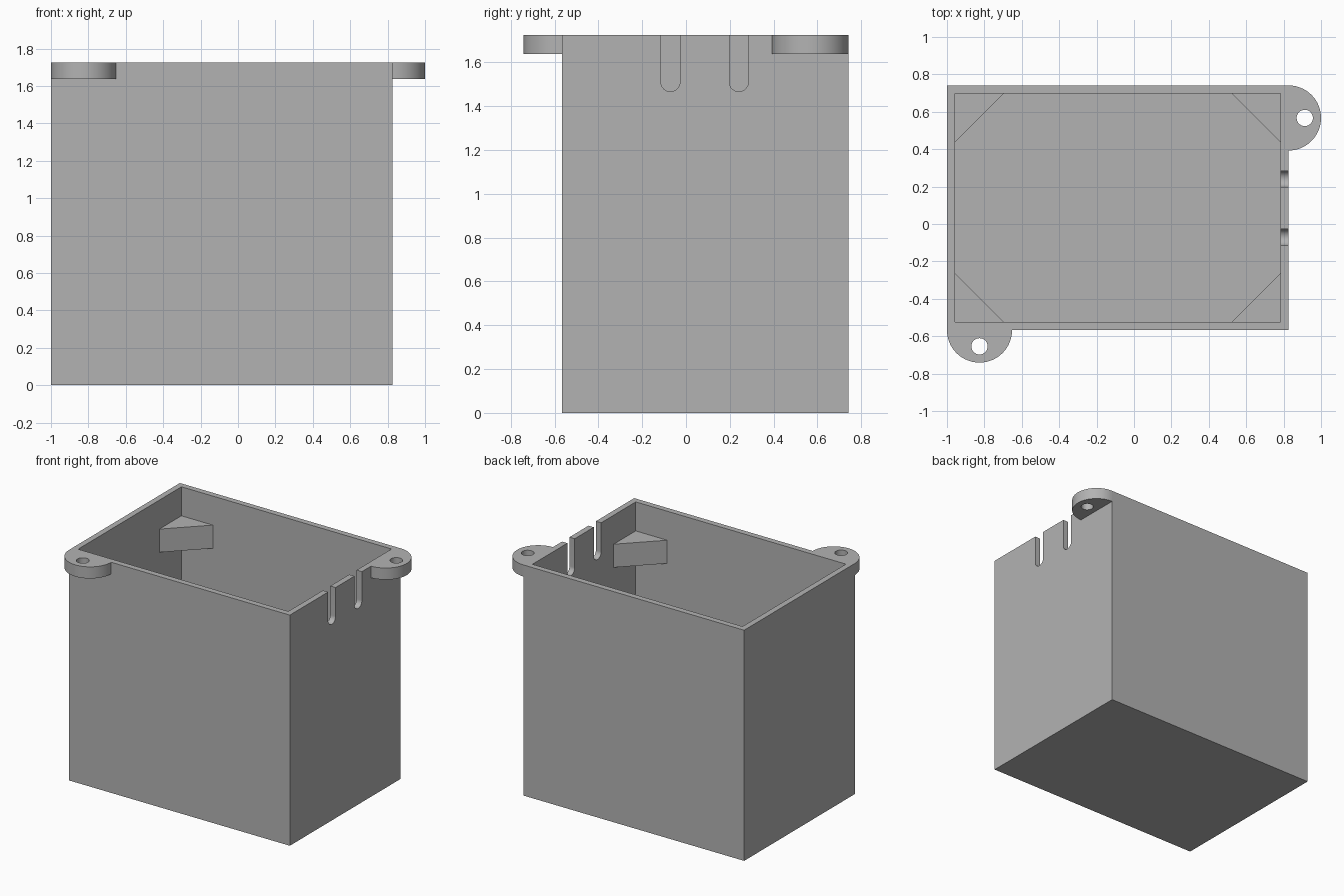
import bpy, math
from mathutils import Vector

cube = bpy.data.objects.get("Cube")
if cube:
    bpy.data.objects.remove(cube, do_unlink=True)

# Main dimensions
WALL = 0.0435
X0, X1, Y0, Y1, H = -1.0, 0.826, -0.567, 0.741, 1.725
IX0, IX1, IY0, IY1 = X0 + WALL, X1 - WALL, Y0 + WALL, Y1 - WALL
LUG_R = 0.174

grey = bpy.data.materials.new("plain grey")
grey.use_nodes = True
grey.diffuse_color = (0.45, 0.45, 0.45, 1)
grey.node_tree.nodes["Principled BSDF"].inputs["Base Color"].default_value = (0.45, 0.45, 0.45, 1)


def prism(name, outline, start, direction):
    """Solid made by sweeping a closed outline along a direction."""
    n = len(outline)
    base = [Vector(p) + Vector(start) for p in outline]
    verts = base + [p + Vector(direction) for p in base]
    faces = [list(range(n))[::-1], list(range(n, 2 * n))]
    faces += [[i, (i + 1) % n, (i + 1) % n + n, i + n] for i in range(n)]
    mesh = bpy.data.meshes.new(name)
    mesh.from_pydata(verts, [], faces)
    mesh.materials.append(grey)
    obj = bpy.data.objects.new(name, mesh)
    bpy.context.collection.objects.link(obj)
    return obj


def box(name, x0, x1, y0, y1, z0, z1):
    return prism(name, [(x0, y0, 0), (x1, y0, 0), (x1, y1, 0), (x0, y1, 0)],
                 (0, 0, z0), (0, 0, z1 - z0))


def arc(radius, first, last, steps):
    angles = [math.radians(first + (last - first) * i / steps) for i in range(steps + 1)]
    return [(radius * math.cos(a), radius * math.sin(a)) for a in angles]


def cut(target, cutter):
    cutter.hide_render = True
    mod = target.modifiers.new("cut", 'BOOLEAN')
    mod.operation = 'DIFFERENCE'
    mod.solver = 'EXACT'
    mod.object = cutter
    bpy.context.view_layer.objects.active = target
    bpy.ops.object.modifier_apply(modifier=mod.name)
    bpy.data.objects.remove(cutter, do_unlink=True)


def smooth(obj):
    bpy.ops.object.select_all(action='DESELECT')
    obj.select_set(True)
    bpy.context.view_layer.objects.active = obj
    bpy.ops.object.shade_smooth_by_angle(angle=math.radians(30))


# Open-topped box with a thin floor
body = box("box_body", X0, X1, Y0, Y1, 0, H)
cut(body, box("cavity_cutter", IX0, IX1, IY0, IY1, WALL, H + 0.2))

# Two round-bottomed cable slots in the +x wall
slot_r = 0.0435
for y in (-0.071, 0.241):
    outline = [(0, a, b) for a, b in arc(slot_r, 180, 360, 24)]
    outline += [(0, slot_r, 0.5), (0, -slot_r, 0.5)]
    cut(body, prism("slot_cutter", outline, (X1 - 0.1, y, 1.51), (0.2, 0, 0)))
smooth(body)

# Half-round mounting lugs with screw holes, at opposite corners
for name, x, y, turn in (("front_lug", X0 + LUG_R, Y0, 180),
                         ("back_lug", X1, Y1 - LUG_R, -90)):
    half = [(a, b, 0) for a, b in arc(LUG_R, turn, turn + 180, 40)]
    lug = prism(name, half, (x, y, H - 0.087), (0, 0, 0.087))
    out = math.radians(turn + 90)
    hx, hy = x + LUG_R / 2 * math.cos(out), y + LUG_R / 2 * math.sin(out)
    hole = [(a, b, 0) for a, b in arc(0.0435, 0, 360, 32)[:-1]]
    cut(lug, prism("hole_cutter", hole, (hx, hy, H - 0.2), (0, 0, 0.4)))
    smooth(lug)

# Triangular support blocks in the four inner corners
LEG = 0.26
for side, x, sx in (("right", IX0, 1), ("left", IX1, -1)):
    for end, y, sy in (("front", IY0, 1), ("back", IY1, -1)):
        tri = [(0, 0, 0), (sx * LEG, 0, 0), (0, sy * LEG, 0)]
        if sx * sy < 0:
            tri.reverse()
        prism(f"{end}_{side}_corner_block", tri, (x, y, H - 0.391), (0, 0, 0.174))
